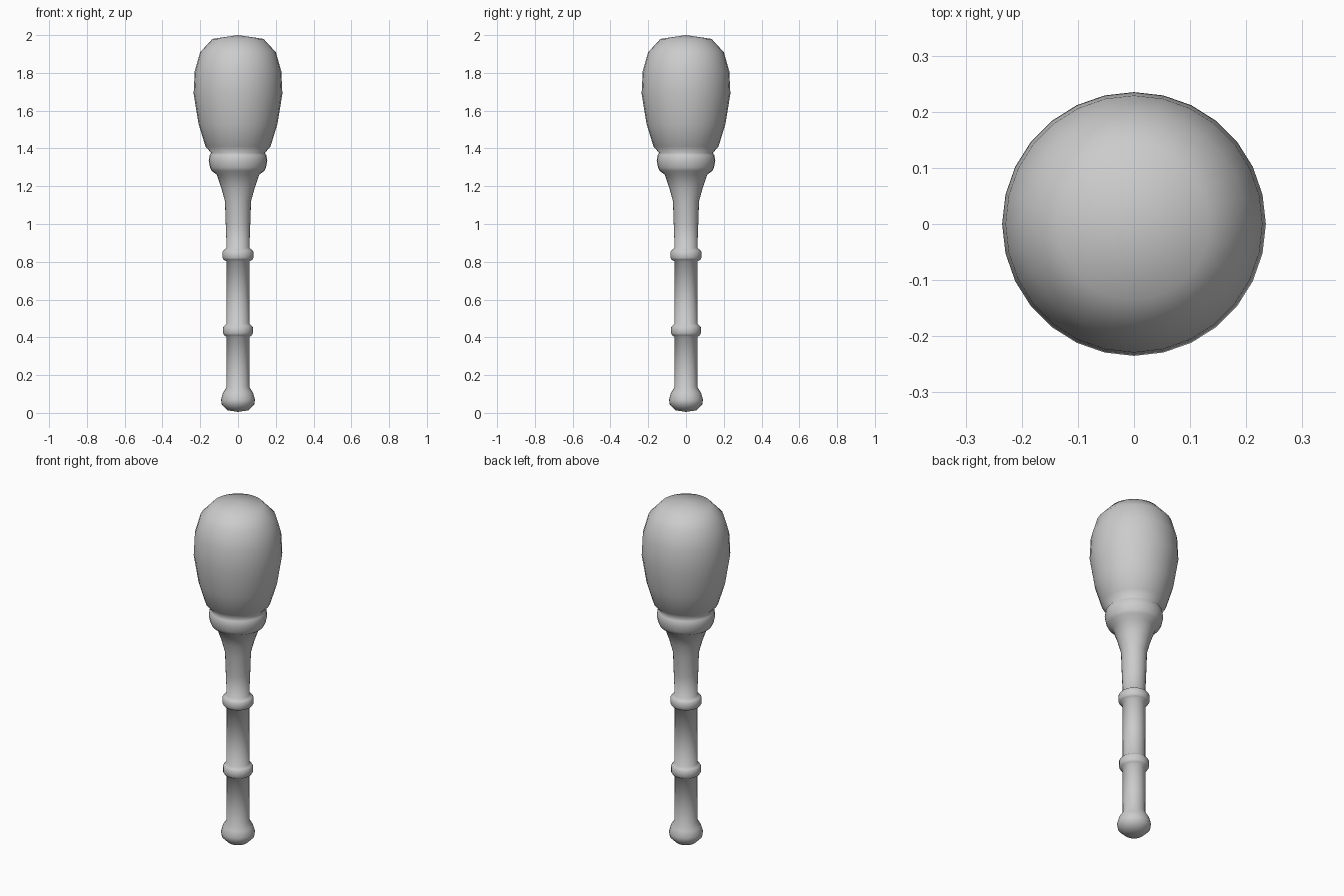
import bpy, bmesh, math

if "Cube" in bpy.data.objects:
    bpy.data.objects.remove(bpy.data.objects["Cube"])

SIDES = 28

grey = bpy.data.materials.new("plain grey")
grey.diffuse_color = (0.6, 0.6, 0.6, 1)
grey.use_nodes = True
grey.node_tree.nodes["Principled BSDF"].inputs["Base Color"].default_value = grey.diffuse_color


def lathe(name, profile, angle=180):
    """Turn a (radius, height) profile, listed bottom to top, around z."""
    bm = bmesh.new()
    rings = []
    for r, z in profile:
        if r == 0:
            rings.append([bm.verts.new((0, 0, z))] * SIDES)
        else:
            rings.append([bm.verts.new((r * math.cos(2 * math.pi * i / SIDES),
                                        r * math.sin(2 * math.pi * i / SIDES), z))
                          for i in range(SIDES)])
    for low, high in zip(rings, rings[1:]):
        for i in range(SIDES):
            j = (i + 1) % SIDES
            corners = [low[i], low[j], high[j], high[i]]
            bm.faces.new(list(dict.fromkeys(corners)))
    mesh = bpy.data.meshes.new(name)
    bm.to_mesh(mesh)
    bm.free()
    mesh.materials.append(grey)
    obj = bpy.data.objects.new(name, mesh)
    bpy.context.collection.objects.link(obj)
    bpy.ops.object.select_all(action='DESELECT')
    obj.select_set(True)
    bpy.context.view_layer.objects.active = obj
    bpy.ops.object.shade_smooth_by_angle(angle=math.radians(angle))
    return obj


# One continuous turned body: pommel, grip with two rings, flare, collar, head
pommel = [(0, 0.005), (0.055, 0.014), (0.086, 0.045), (0.09, 0.07),
          (0.08, 0.105), (0.06, 0.138)]


def grip_ring(z, r):
    """Profile of a raised ring with bevelled edges."""
    return [(0.06, z - 0.035), (r - 0.006, z - 0.026), (r, z - 0.016),
            (r, z + 0.016), (r - 0.008, z + 0.026), (0.06, z + 0.036)]


flare = [(0.065, 1.00), (0.069, 1.12), (0.088, 1.19), (0.113, 1.262)]
collar = [(0.139, 1.281), (0.148, 1.30), (0.155, 1.335),
          (0.15, 1.365), (0.142, 1.376)]
head = [(0.172, 1.41), (0.209, 1.53), (0.235, 1.69), (0.229, 1.81),
        (0.2, 1.91), (0.135, 1.98), (0, 2.0)]

lathe("club_body", pommel + grip_ring(0.437, 0.079) + grip_ring(0.837, 0.082)
      + flare + collar + head)
